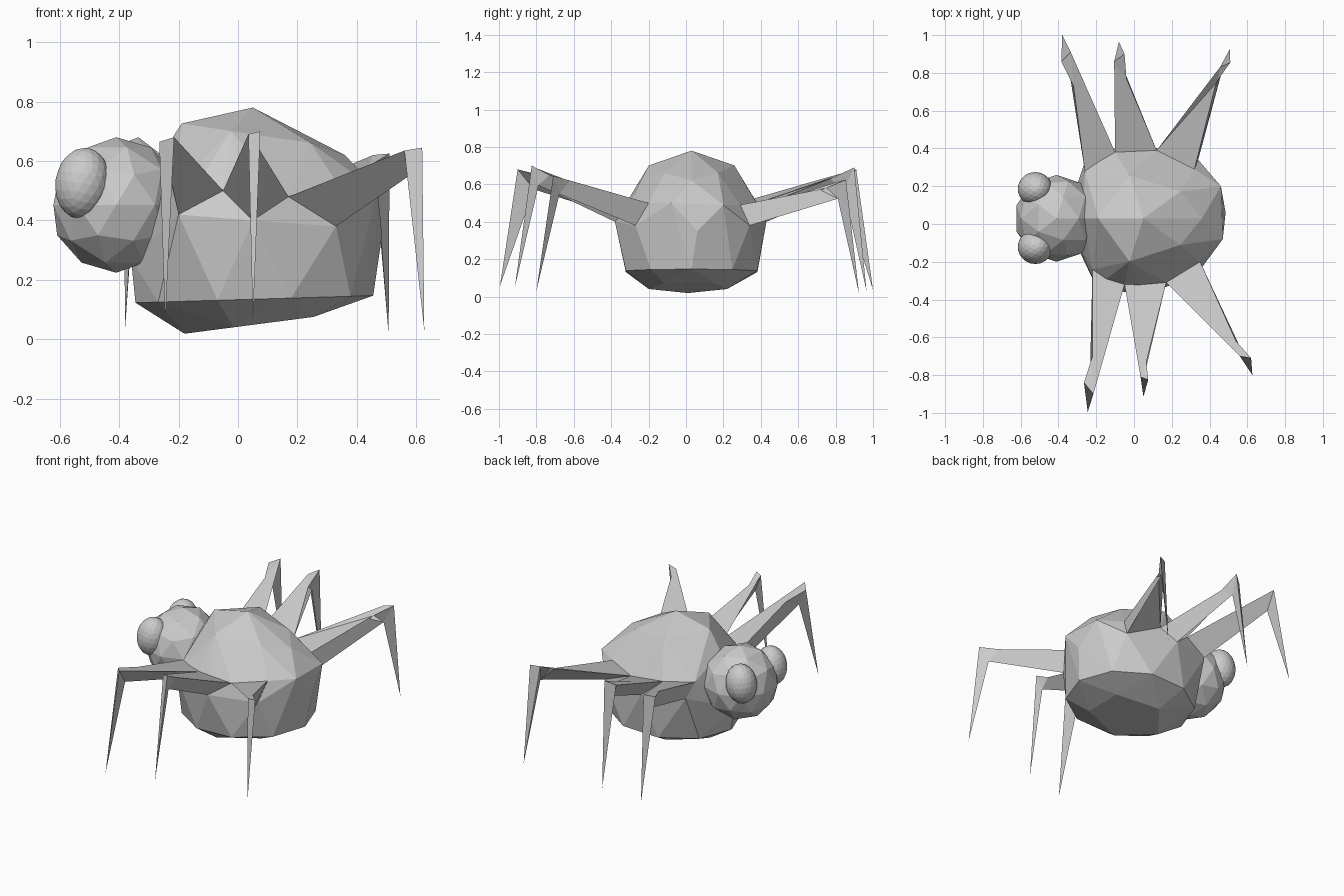
import bpy, bmesh
from math import sin, cos, pi, radians
from mathutils import Vector, Matrix

if "Cube" in bpy.data.objects:
    bpy.data.objects.remove(bpy.data.objects["Cube"])


def to_object(name, bm):
    bmesh.ops.recalc_face_normals(bm, faces=bm.faces[:])
    me = bpy.data.meshes.new(name)
    bm.to_mesh(me)
    bm.free()
    ob = bpy.data.objects.new(name, me)
    bpy.context.collection.objects.link(ob)
    return ob


def ring(cx, cy, z, rx, ry, n, phase, tilt=0.0):
    """Points on an ellipse whose height leans along x."""
    pts = []
    for i in range(n):
        t = phase + 2 * pi * i / n
        x = rx * cos(t)
        pts.append((cx + x, cy + ry * sin(t), z + tilt * x))
    return pts


def ball(name, loc, scale, subdivisions, tilt=0.0):
    bm = bmesh.new()
    bmesh.ops.create_icosphere(bm, subdivisions=subdivisions, radius=1)
    m = Matrix.Translation(loc) @ Matrix.Rotation(tilt, 4, 'Y') @ Matrix.Diagonal((*scale, 1))
    bmesh.ops.transform(bm, matrix=m, verts=bm.verts[:])
    return to_object(name, bm)


roots = []


def leg(name, root, knee, tip):
    """Triangular thigh grown from the body, bent knee, pointed shin."""
    A, B, C = root
    a, b1, b2 = knee
    roots.extend(root)
    c = (Vector(a) + Vector(b1) + Vector(b2)) / 3 - Vector((0, 0, 0.085))
    bm = bmesh.new()
    A, B, C, a, b1, b2, c, t = [bm.verts.new(p) for p in (A, B, C, a, b1, b2, c, tip)]
    faces = ((A, B, C), (A, a, b1, B), (B, b1, c, C), (C, c, a, A),
             (a, b2, b1), (b1, b2, c), (a, b2, t), (b2, c, t), (c, a, t))
    for f in faces:
        bm.faces.new(f)
    to_object(name, bm)


# Legs on the -y side
leg("near_head_leg",
    ((-.05, -.32, .50), (-.22, -.24, .50), (-.20, -.33, .42)),
    ((-.215, -.90, .68), (-.22, -.70, .63), (-.265, -.84, .665)), (-.245, -.995, .055))
leg("near_middle_leg",
    ((-.05, -.32, .50), (.17, -.31, .48), (.05, -.38, .40)),
    ((.035, -.81, .69), (.065, -.73, .65), (.075, -.825, .70)), (.05, -.915, .05))
leg("near_tail_leg",
    ((.17, -.31, .48), (.35, -.20, .50), (.33, -.27, .38)),
    ((.56, -.70, .635), (.54, -.62, .62), (.62, -.71, .645)), (.627, -.80, .03))

# Legs on the +y side
leg("far_head_leg",
    ((-.10, .38, .50), (-.26, .28, .50), (-.25, .36, .42)),
    ((-.335, .91, .68), (-.32, .73, .63), (-.385, .86, .66)), (-.38, 1.0, .035))
leg("far_middle_leg",
    ((-.10, .38, .50), (.12, .39, .48), (.02, .43, .40)),
    ((-.105, .86, .66), (-.04, .77, .63), (-.05, .90, .69)), (-.08, .965, .03))
leg("far_tail_leg",
    ((.12, .39, .48), (.32, .29, .49), (.34, .34, .38)),
    ((.455, .83, .62), (.435, .75, .58), (.51, .855, .625)), (.507, .925, .015))

# Faceted body: hull over the leg roots and a few tilted rings
points = set(roots)
points.update([(.05, .03, .78), (-.27, .03, .60), (.36, .03, .62),
               (.47, -.08, .50), (.46, .20, .49), (.485, .06, .35), (-.36, .03, .27)])
points.update(ring(.05, .03, .69, .24, .24, 5, pi, -.15))
points.update(ring(.055, .03, .135, .40, .37, 10, 0, .03))
points.update(ring(.06, .01, .05, .24, .22, 5, pi, .13))
bm = bmesh.new()
for p in sorted(points):
    bm.verts.new(p)
hull = bmesh.ops.convex_hull(bm, input=bm.verts[:])
spare = [g for g in hull["geom_interior"] if isinstance(g, bmesh.types.BMVert)]
bmesh.ops.delete(bm, geom=spare, context='VERTS')
to_object("body", bm)

# Head and eyes
ball("head", (-.41, .03, .452), (.222, .23, .228), 2)
for side, y in (("near", -.122), ("far", .185)):
    ball(side + "_eye", (-.523, y, .525), (.092, .09, .12), 3, radians(8))
